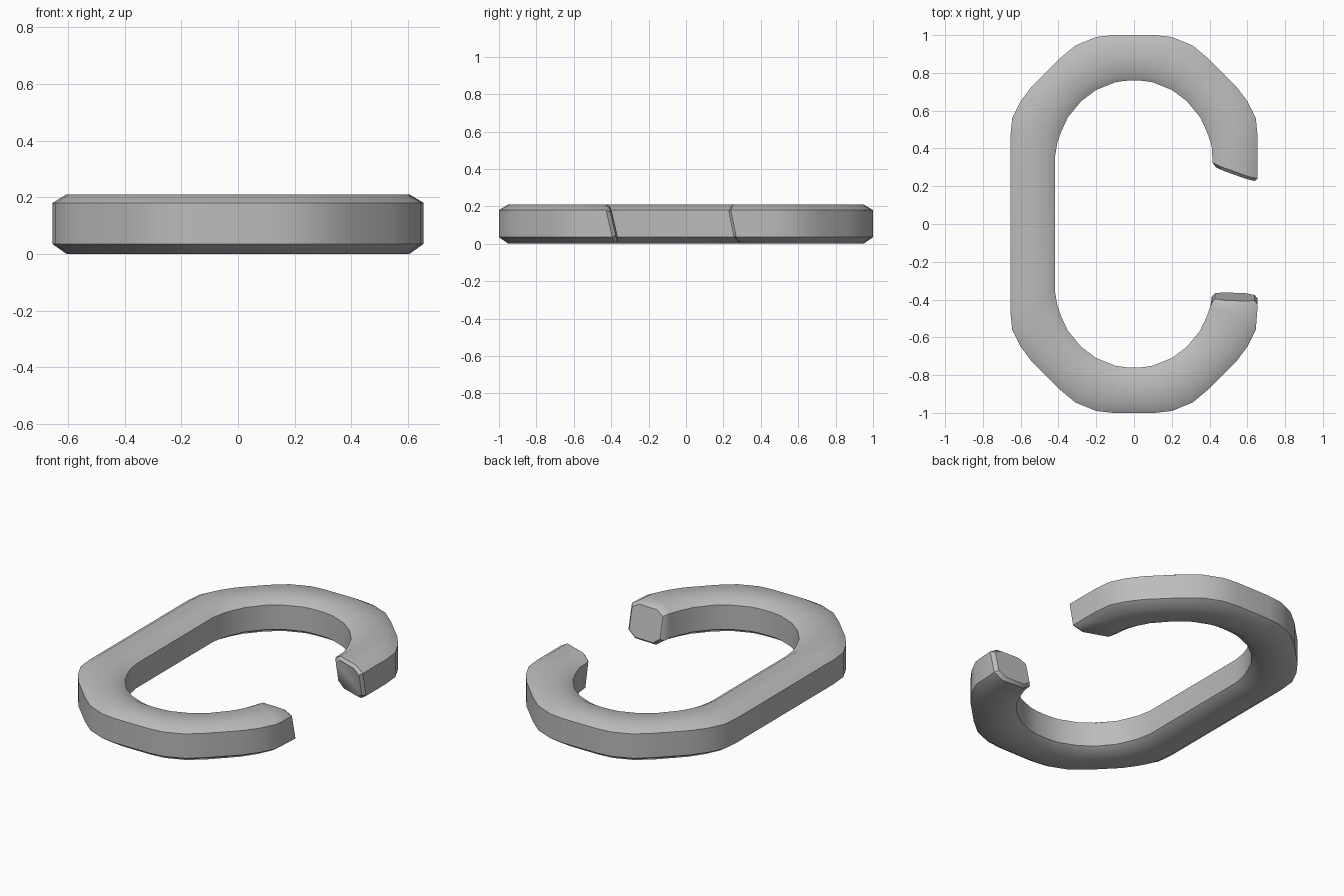
import bpy, bmesh, math
from mathutils import Vector

cube = bpy.data.objects.get("Cube")
if cube:
    bpy.data.objects.remove(cube)

# Quarter of the link in plan: paired outer and inner rail points
OUTER = [(0, 1), (.11, 1), (.2, .99), (.31, .945), (.4, .87),
         (.54, .73), (.6, .65), (.645, .56), (.655, .46)]
INNER = [(0, .76), (.05, .758), (.1, .75), (.2, .71), (.28, .65),
         (.35, .565), (.385, .49), (.405, .435), (.418, .36)]
# Chamfered bar section: fraction from inner to outer rail, height
SECTION = [(0, .035), (0, .18), (.21, .21), (.79, .21),
           (1, .18), (1, .035), (.79, 0), (.21, 0)]


def ring(outer, inner, shear=0):
    o, i = Vector(outer), Vector(inner)
    points = []
    for t, z in SECTION:
        p = i.lerp(o, t)
        points.append(Vector((p.x, p.y + shear * (.105 - z), z)))
    return points


def cap(points, push):
    # Smaller ring pushed outwards, which rounds off the bar's end
    centre = sum(points, Vector()) / len(points)
    return [centre + (p - centre) * .86 + Vector((0, push, 0)) for p in points]


def quarter(sx, sy):
    return [ring((o[0] * sx, o[1] * sy), (i[0] * sx, i[1] * sy))
            for o, i in zip(OUTER, INNER)]


# Sweep order: upper end, round the closed side, to the lower end
upper_end = ring((.655, .255), (.416, .34), .2)
lower_end = ring((.655, -.41), (.412, -.4), .23)
rings = [cap(upper_end, -.02), upper_end, ring((.655, .46), (.412, .405))]
rings += quarter(1, 1)[-2:0:-1]
rings += quarter(-1, 1)
rings += quarter(-1, -1)[::-1]
rings += quarter(1, -1)[1:-1]
rings += [lower_end, cap(lower_end, .02)]

bm = bmesh.new()
loops = [[bm.verts.new(p) for p in r] for r in rings]
n = len(SECTION)
for a, b in zip(loops, loops[1:]):
    for k in range(n):
        m = (k + 1) % n
        bm.faces.new((a[k], a[m], b[m], b[k]))
bm.faces.new(loops[0])
bm.faces.new(loops[-1][::-1])
bmesh.ops.recalc_face_normals(bm, faces=bm.faces[:])
mesh = bpy.data.meshes.new("open_link")
bm.to_mesh(mesh)
bm.free()

link = bpy.data.objects.new("open_link", mesh)
bpy.context.collection.objects.link(link)

# Plain grey
grey = bpy.data.materials.new("grey")
grey.use_nodes = True
colour = (.5, .5, .5, 1)
grey.diffuse_color = colour
for node in grey.node_tree.nodes:
    if node.type == 'BSDF_PRINCIPLED':
        node.inputs["Base Color"].default_value = colour
mesh.materials.append(grey)

bpy.ops.object.select_all(action='DESELECT')
link.select_set(True)
bpy.context.view_layer.objects.active = link
bpy.ops.object.shade_smooth_by_angle(angle=math.radians(40))
